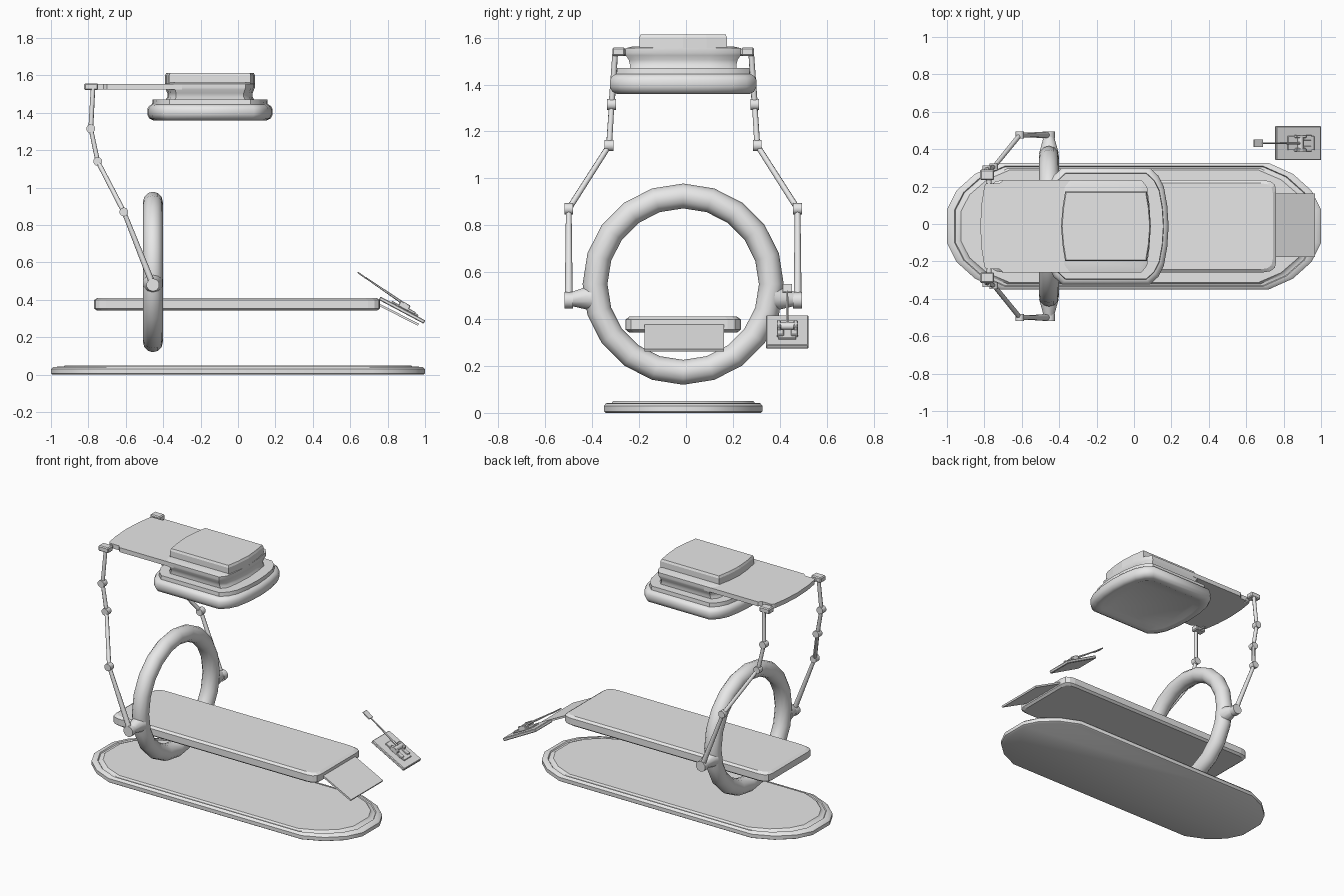
import bpy, bmesh, math
from mathutils import Vector, Matrix

if "Cube" in bpy.data.objects:
    bpy.data.objects.remove(bpy.data.objects["Cube"])

YC = -0.012  # centre line of the machine

grey = bpy.data.materials.new("medical_grey")
grey.diffuse_color = (0.8, 0.8, 0.8, 1)
grey.use_nodes = True
grey.node_tree.nodes["Principled BSDF"].inputs["Base Color"].default_value = grey.diffuse_color


def finish(name, bm, smooth=None):
    bmesh.ops.recalc_face_normals(bm, faces=bm.faces)
    mesh = bpy.data.meshes.new(name)
    bm.to_mesh(mesh)
    bm.free()
    ob = bpy.data.objects.new(name, mesh)
    bpy.context.collection.objects.link(ob)
    mesh.materials.append(grey)
    if smooth:
        bpy.ops.object.select_all(action='DESELECT')
        ob.select_set(True)
        bpy.context.view_layer.objects.active = ob
        bpy.ops.object.shade_smooth_by_angle(angle=math.radians(smooth))
    return ob


def mirrored(quarter):
    """Full outline from a quarter running from the +x end to the +y side."""
    q = [p for p in quarter if p[1] > 0]
    tip = [p for p in quarter if p[1] == 0]
    left = [(-x, y) for x, y in reversed(q)]
    return (tip + q + left + [(-x, 0) for x, y in tip]
            + [(x, -y) for x, y in reversed(left)] + [(x, -y) for x, y in reversed(q)])


def stack(name, quarter, levels, cx, smooth=None):
    """Skin rings of one outline; levels are (x inset, y inset, z)."""
    pts = mirrored(quarter)
    hx, hy = max(p[0] for p in pts), max(p[1] for p in pts)
    bm = bmesh.new()
    rings = [[bm.verts.new((cx + x * (1 - ix / hx), YC + y * (1 - iy / hy), z))
              for x, y in pts] for ix, iy, z in levels]
    n = len(pts)
    for a, b in zip(rings, rings[1:]):
        for i in range(n):
            j = (i + 1) % n
            bm.faces.new((a[i], a[j], b[j], b[i]))
    bm.faces.new(rings[0][::-1])
    bm.faces.new(rings[-1])
    return finish(name, bm, smooth)


def rod(name, a, b, r1, r2=None, sides=8):
    a, b = Vector(a), Vector(b)
    d = b - a
    bm = bmesh.new()
    m = Matrix.Translation((a + b) / 2) @ d.to_track_quat('Z', 'Y').to_matrix().to_4x4()
    bmesh.ops.create_cone(bm, cap_ends=True, segments=sides, radius1=r1,
                          radius2=r1 if r2 is None else r2, depth=d.length, matrix=m)
    return finish(name, bm, 50)


def box(name, centre, size, tilt=0, bevel=0):
    bm = bmesh.new()
    bmesh.ops.create_cube(bm, size=1, matrix=Matrix.Diagonal((*size, 1)))
    if bevel:
        bmesh.ops.bevel(bm, geom=bm.edges[:], offset=bevel, segments=1, affect='EDGES')
    bm.transform(Matrix.Translation(centre) @ Matrix.Rotation(tilt, 4, 'Y'))
    return finish(name, bm)


# Floor base with a stepped rim
stack("floor_base", [(1, .09), (.95, .19), (.85, .28), (.72, .338)],
      [(.01, .008, 0), (0, 0, .006), (0, 0, .03), (.012, .008, .04), (.04, .017, .043),
       (.045, .02, .036), (.06, .03, .038), (.075, .038, .05), (.095, .05, .05)], 0, 35)

# Patient bed
stack("bed", [(.765, .19), (.758, .222), (.735, .24), (.70, .246)],
      [(.015, .015, .343), (0, 0, .355), (0, 0, .398), (.018, .016, .41)], -.005)

# Sloping foot plate at the end of the bed
box("foot_plate", (.86, -.007, .32), (.235, .34, .012), math.radians(27))

# Ring around the bed
bm = bmesh.new()
MAJ, MIN, NU, NV = 20, 12, .376, .053
grid = []
for i in range(MAJ):
    a = 2 * math.pi * i / MAJ
    ring = []
    for j in range(MIN):
        t = 2 * math.pi * j / MIN
        r = NU + NV * math.cos(t)
        ring.append(bm.verts.new((-.455 + NV * math.sin(t), YC + r * math.sin(a),
                                  .549 + r * math.cos(a))))
    grid.append(ring)
for i in range(MAJ):
    for j in range(MIN):
        k, l = (i + 1) % MAJ, (j + 1) % MIN
        bm.faces.new((grid[i][j], grid[k][j], grid[k][l], grid[i][l]))
finish("scanner_ring", bm, 50)

# Jointed support arms, one on each side: (x, y offset, z)
path = [(-.455, .488, .48), (-.61, .488, .87), (-.75, .316, 1.14),
        (-.787, .305, 1.315), (-.775, .29, 1.535)]
for side, label in ((1, "back"), (-1, "front")):
    pts = [Vector((x, YC + side * y, z)) for x, y, z in path]
    for i, (a, b) in enumerate(zip(pts, pts[1:])):
        rod(f"{label}_arm_link_{i + 1}", a, b, .017 if i == 0 else .013, .012)
    for i, p in enumerate(pts[:4]):
        r = .035 if i == 0 else .024
        h = Vector((0, .019, 0))
        rod(f"{label}_arm_joint_{i + 1}", p - h, p + h, r, sides=10)
    rod(f"{label}_ring_mount", (-.455, YC + side * .39, .49),
        (-.455, YC + side * .475, .485), .055, .03, 10)
    box(f"{label}_top_joint", (-.785, YC + side * .275, 1.54), (.075, .055, .036), 0, .006)
    rod(f"{label}_top_pin", (-.775, YC + side * .2, 1.535),
        (-.775, YC + side * .27, 1.535), .014)

# Overhead plate carrying the head
bm = bmesh.new()
half = [(-.822, 0), (-.815, .12), (-.80, .215), (-.79, .228), (-.72, .228), (-.70, .247), (-.3, .247)]
outline = half + [(x, -y) for x, y in reversed(half[1:])]
low = bm.faces.new([bm.verts.new((x, YC + y, 1.525)) for x, y in outline])
up = bmesh.ops.extrude_face_region(bm, geom=[low])
bmesh.ops.translate(bm, vec=(0, 0, .03),
                    verts=[v for v in up["geom"] if isinstance(v, bmesh.types.BMVert)])
finish("overhead_plate", bm)

# Head: lower housing, neck and cap
stack("head_housing", [(.335, 0), (.328, .11), (.31, .21), (.28, .27), (.235, .312)],
      [(.09, .09, 1.378), (.06, .06, 1.364), (.03, .03, 1.36), (.01, .01, 1.37),
       (0, 0, 1.39), (0, 0, 1.42), (.008, .008, 1.435), (.02, .02, 1.443),
       (.026, .028, 1.445), (.028, .03, 1.47)], -.15, 40)
stack("head_neck", [(.24, 0), (.232, .12), (.22, .21), (.19, .247)],
      [(0, .02, 1.465), (.012, .02, 1.485), (.012, .015, 1.505), (.004, .002, 1.525),
       (0, 0, 1.535), (0, 0, 1.555), (.01, .03, 1.562)], -.15, 40)
stack("head_cap", [(.24, 0), (.232, .10), (.218, .187)],
      [(0, 0, 1.55), (0, 0, 1.60), (.006, .006, 1.614)], -.15)

# Separate hand controller on a tilted plate
TILT = math.radians(28)
base = Matrix.Translation((.877, .432, .345)) @ Matrix.Rotation(TILT, 4, 'Y')


def ctrl(name, loc, size, bevel=0):
    box(name, base @ Vector(loc), size, TILT, bevel)


ctrl("controller_plate", (0, 0, 0), (.272, .182, .02), .004)
ctrl("controller_pad", (.01, 0, .014), (.16, .075, .01), .002)
for s in (-1, 1):
    ctrl("controller_cheek", (.0, s * .036, .026), (.06, .018, .034), .004)
    ctrl("controller_foot", (.045, s * .03, .018), (.05, .03, .014), .003)
rod("controller_axle", base @ Vector((0, -.045, .028)), base @ Vector((0, .045, .028)), .016, sides=10)
rod("controller_arm", (.90, .432, .37), (.68, .432, .52), .008, .004, 6)
box("controller_grip", (.664, .432, .53), (.06, .042, .008), math.radians(36), .002)
